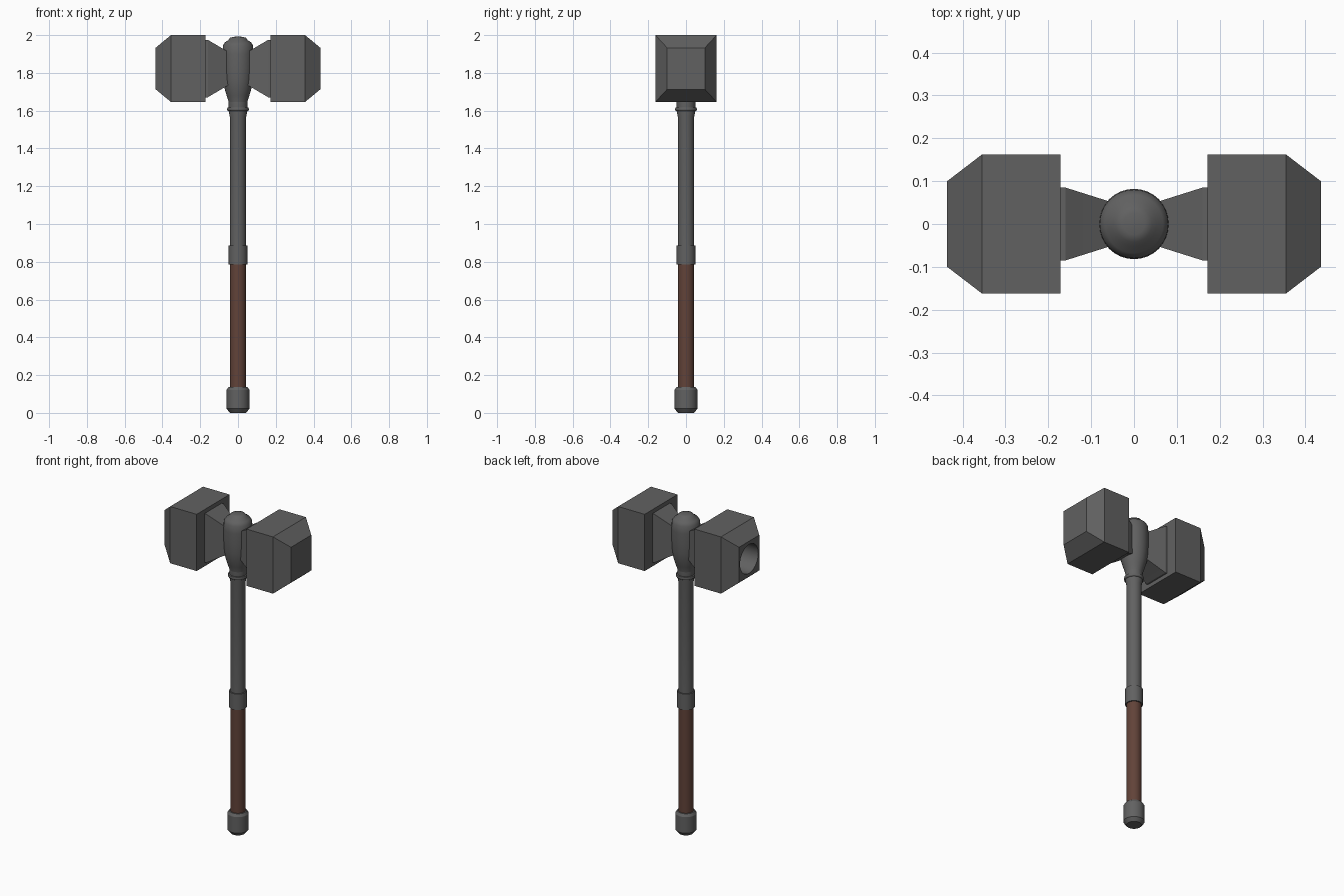
import bpy, bmesh, math
from mathutils import Vector

if "Cube" in bpy.data.objects:
    bpy.data.objects.remove(bpy.data.objects["Cube"])


def material(name, rgb):
    mat = bpy.data.materials.new(name)
    mat.diffuse_color = (*rgb, 1)
    mat.use_nodes = True
    mat.node_tree.nodes["Principled BSDF"].inputs["Base Color"].default_value = mat.diffuse_color
    return mat


def smooth(ob, angle):
    bpy.ops.object.select_all(action='DESELECT')
    ob.select_set(True)
    bpy.context.view_layer.objects.active = ob
    bpy.ops.object.shade_smooth_by_angle(angle=math.radians(angle))


def finish(name, bm, mat, angle):
    bmesh.ops.recalc_face_normals(bm, faces=bm.faces)
    me = bpy.data.meshes.new(name)
    bm.to_mesh(me)
    bm.free()
    me.materials.append(mat)
    ob = bpy.data.objects.new(name, me)
    bpy.context.collection.objects.link(ob)
    smooth(ob, angle)
    return ob


def loft(name, rings, mat, angle):
    """Join rings of points with quads and cap both ends."""
    bm = bmesh.new()
    loops = [[bm.verts.new(p) for p in ring] for ring in rings]
    for a, b in zip(loops, loops[1:]):
        n = len(a)
        for i in range(n):
            j = (i + 1) % n
            bm.faces.new((a[i], a[j], b[j], b[i]))
    bm.faces.new(loops[0])
    bm.faces.new(loops[-1])
    return finish(name, bm, mat, angle)


def lathe(name, profile, mat, n=32, angle=30):
    """Profile is a list of (radius, z)."""
    turn = [2 * math.pi * i / n for i in range(n)]
    return loft(name, [[(r * math.cos(t), r * math.sin(t), z) for t in turn]
                       for r, z in profile], mat, angle)


def box_loft(name, sections, side):
    """Sections are (x, half depth, half height) about the head axis."""
    corners = [(-1, -1), (1, -1), (1, 1), (-1, 1)]
    return loft(name, [[(side * x, a * hy, HEAD_Z + b * hz) for a, b in corners]
                       for x, hy, hz in sections], metal, 10)


HEAD_Z = 1.823
leather = material("leather", (0.12, 0.055, 0.04))
metal = material("dark_metal", (0.12, 0.12, 0.12))

# Handle: pommel, leather grip, collar and metal shaft
lathe("pommel", [(0.043, 0), (0.06, 0.022), (0.06, 0.122),
                 (0.05, 0.138), (0.041, 0.138)], metal)
lathe("grip", [(0.043, 0.125), (0.043, 0.79)], leather)
lathe("collar", [(0.043, 0.785), (0.05, 0.785), (0.05, 0.885), (0.043, 0.885)], metal)
lathe("shaft", [(0.043, 0.88), (0.043, 1.565), (0.049, 1.595), (0.049, 1.65)], metal)
lathe("neck_ring", [(0.045, 1.597), (0.055, 1.599), (0.058, 1.607),
                    (0.055, 1.616), (0.045, 1.618)], metal, angle=60)

# Rounded socket joining the shaft to the head
lathe("socket", [(0.046, 1.615), (0.049, 1.645), (0.06, 1.68), (0.072, 1.72),
                 (0.079, 1.77), (0.082, 1.83), (0.082, 1.90), (0.08, 1.945),
                 (0.068, 1.963), (0.052, 1.972), (0.042, 1.986), (0.025, 1.991),
                 (0.002, 1.992)], metal, angle=80)

# Twin striking heads with tapered necks
heads = {}
for label, side in (("left", -1), ("right", 1)):
    heads[label] = box_loft(label + "_head", [(0.172, 0.162, 0.177),
                                              (0.355, 0.162, 0.177),
                                              (0.436, 0.10, 0.11)], side)
    box_loft(label + "_head_neck", [(0.02, 0.041, 0.075), (0.065, 0.055, 0.096),
                                    (0.16, 0.085, 0.152), (0.18, 0.085, 0.152)], side)

# Round socket bored into the left striking face
bm = bmesh.new()
bmesh.ops.create_cone(bm, cap_ends=True, segments=32, radius1=0.09,
                      radius2=0.09, depth=0.24)
rot = Vector((0, 0, 1)).rotation_difference(Vector((1, 0, 0))).to_matrix()
bmesh.ops.rotate(bm, verts=bm.verts, matrix=rot)
bmesh.ops.translate(bm, verts=bm.verts, vec=(-0.436, 0, HEAD_Z))
cutter = finish("bore_cutter", bm, metal, 30)
cutter.hide_render = True
left = heads["left"]
mod = left.modifiers.new("bore", 'BOOLEAN')
mod.operation = 'DIFFERENCE'
mod.object = cutter
bpy.ops.object.select_all(action='DESELECT')
left.select_set(True)
bpy.context.view_layer.objects.active = left
bpy.ops.object.modifier_apply(modifier=mod.name)
bpy.data.objects.remove(cutter, do_unlink=True)
smooth(left, 20)
